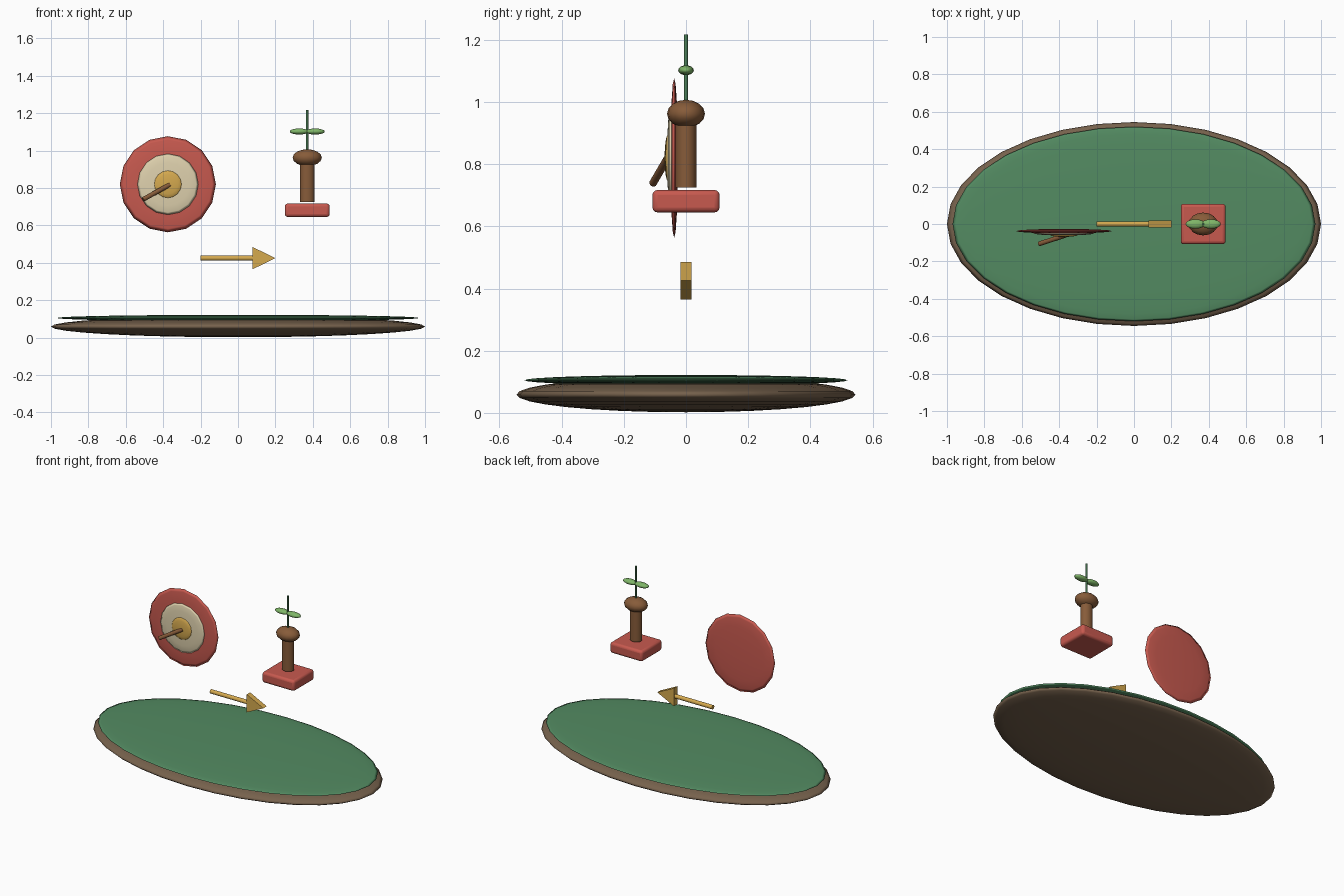
import bpy, math
from mathutils import Vector

if "Cube" in bpy.data.objects:
    bpy.data.objects.remove(bpy.data.objects["Cube"])


def material(name, r, g, b):
    m = bpy.data.materials.new(name)
    m.diffuse_color = [(c / 255) ** 2.2 for c in (r, g, b)] + [1]
    m.use_nodes = True
    m.node_tree.nodes["Principled BSDF"].inputs["Base Color"].default_value = m.diffuse_color
    return m


GREEN = material("felt_green", 84, 138, 98)
EARTH = material("earth_brown", 118, 98, 78)
WOOD = material("wood_brown", 134, 92, 60)
RED = material("red", 198, 90, 80)
CREAM = material("cream", 222, 208, 172)
GOLD = material("gold", 212, 168, 80)
LEAF = material("leaf_green", 126, 180, 104)
STEM = material("stem_green", 78, 128, 88)


def finish(name, mat, angle=None):
    o = bpy.context.object
    o.name = name
    o.data.materials.append(mat)
    bpy.ops.object.transform_apply(location=False, rotation=True, scale=True)
    if angle:
        bpy.ops.object.shade_smooth_by_angle(angle=math.radians(angle))
    else:
        bpy.ops.object.shade_smooth()
    return o


def ellipsoid(name, mat, loc, size, segs=16, rings=8, rot=(0, 0, 0)):
    # size is given along the sphere's own axes, before rotation
    bpy.ops.mesh.primitive_uv_sphere_add(segments=segs, ring_count=rings,
                                         location=loc, rotation=rot)
    bpy.context.object.scale = size
    return finish(name, mat)


def rod(name, mat, a, b, r, squash=1, segs=16):
    a, b = Vector(a), Vector(b)
    d = b - a
    bpy.ops.mesh.primitive_cylinder_add(vertices=segs, radius=r, depth=d.length,
                                        location=(a + b) / 2)
    o = bpy.context.object
    o.rotation_euler = d.to_track_quat('Z', 'Y').to_euler()
    o.scale = (1, squash, 1)
    return finish(name, mat, 40)


# Oval ground: brown underside with a thin green top
ellipsoid("ground_base", EARTH, (0, 0, 0.059), (1, 0.545, 0.057), 32, 16)
ellipsoid("ground_top", GREEN, (0, 0, 0.105), (0.97, 0.52, 0.017), 32, 16)

# Round target: three thin lens discs facing the front
for name, mat, y, r, t in (("target_outer", RED, -0.038, 0.257, 0.012),
                           ("target_middle", CREAM, -0.05, 0.163, 0.011),
                           ("target_centre", GOLD, -0.058, 0.075, 0.011)):
    ellipsoid(name, mat, (-0.375, y, 0.82), (r, r, t), 16, 8,
              (math.pi / 2, 0, 0))

# Stick poking out of the target
rod("target_stick", WOOD, (-0.365, -0.06, 0.818), (-0.507, -0.106, 0.739), 0.0125)

# Floating arrow: round shaft and triangular head
rod("arrow_shaft", GOLD, (-0.2, 0, 0.425), (0.09, 0, 0.425), 0.0135)
tri = ((0.077, 0.365), (0.2, 0.425), (0.077, 0.485))
verts = [(x, y, z) for y in (-0.018, 0.018) for x, z in tri]
mesh = bpy.data.meshes.new("arrow_head")
mesh.from_pydata(verts, [], [(0, 1, 2), (5, 4, 3), (0, 3, 4, 1),
                             (1, 4, 5, 2), (2, 5, 3, 0)])
mesh.materials.append(GOLD)
bpy.context.collection.objects.link(bpy.data.objects.new("arrow_head", mesh))

# Rounded block under the plant
PX = 0.37
bpy.ops.mesh.primitive_cube_add(size=1, location=(PX, 0, 0.681))
bpy.context.object.scale = (0.24, 0.216, 0.072)
block = finish("pedestal_block", RED, 40)
bev = block.modifiers.new("rounding", 'BEVEL')
bev.width = 0.016
bev.segments = 3

# Post with a rounded cap
rod("post", WOOD, (PX, 0, 0.725), (PX, 0, 0.96), 0.039, 0.87)
ellipsoid("post_cap", WOOD, (PX, 0, 0.962), (0.078, 0.061, 0.045))

# Sprout: stem and a pair of leaves
rod("sprout_stem", STEM, (PX, 0, 0.98), (PX, 0, 1.217), 0.006, segs=12)
for side, s in (("left", -1), ("right", 1)):
    ellipsoid("leaf_" + side, LEAF, (PX + s * 0.042, 0, 1.102),
              (0.052, 0.025, 0.016))
